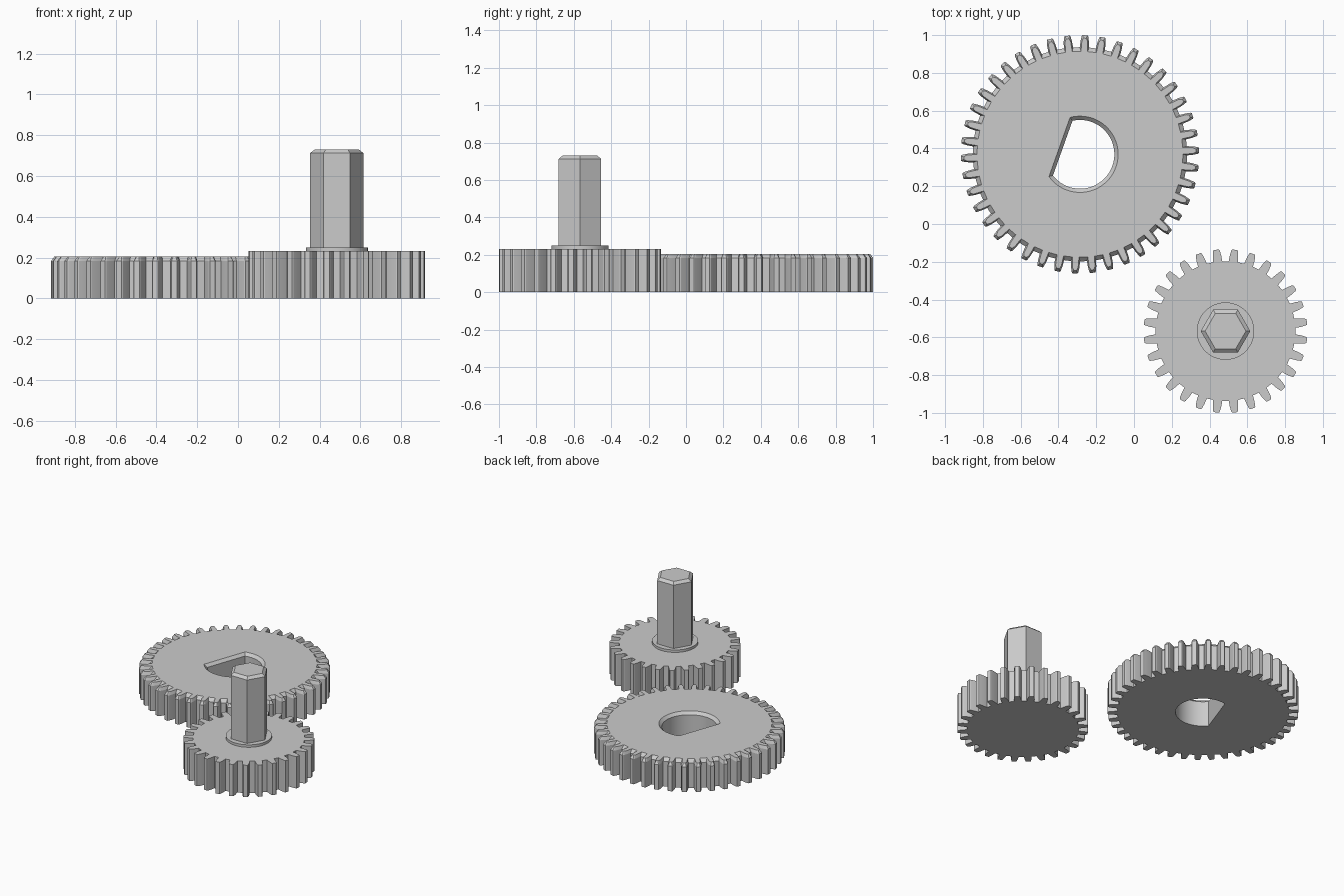
import bpy, bmesh, math
from mathutils import Vector

if "Cube" in bpy.data.objects:
    bpy.data.objects.remove(bpy.data.objects["Cube"])

metal = bpy.data.materials.new("light_grey")
metal.diffuse_color = (0.6, 0.6, 0.6, 1)
metal.use_nodes = True
metal.node_tree.nodes["Principled BSDF"].inputs["Base Color"].default_value = metal.diffuse_color


def gear_profile(teeth, r_root, r_tip, phase, root_in=0.0, side_in=0.0, tip_in=0.0):
    """Closed outline of a spur gear, optionally inset for a chamfer."""
    rr, rt = r_root - root_in, r_tip - tip_in
    rm = (r_root + r_tip) / 2
    flank = [(rr, 0.0245), (rm, 0.0222), (rt - 0.006, 0.0175), (rt, 0.0135)]
    pts = []
    for i in range(teeth):
        a = phase + i * math.tau / teeth
        side = [(r, max(w - side_in, 0.004) / r) for r, w in flank]
        for r, da in side:
            pts.append((r, a - da))
        for r, da in reversed(side):
            pts.append((r, a + da))
    return [(r * math.cos(t), r * math.sin(t)) for r, t in pts]


def d_profile(radius, flat, direction, n=48):
    """Circle with one flat side facing the given direction."""
    half = math.acos(flat / radius)
    start, sweep = direction + half, math.tau - 2 * half
    return [(radius * math.cos(start + sweep * i / n),
             radius * math.sin(start + sweep * i / n)) for i in range(n + 1)]


def polygon(radius, n):
    return [(radius * math.cos(math.tau * i / n),
             radius * math.sin(math.tau * i / n)) for i in range(n)]


def loft(name, centre, layers, hole=None):
    """Stack outlines (z, points) into a solid, with an optional stacked hole."""
    bm = bmesh.new()
    ends = ([], [])
    for stack in (layers, hole or []):
        rings = [[bm.verts.new((x, y, z)) for x, y in pts] for z, pts in stack]
        for lo, hi in zip(rings, rings[1:]):
            for i in range(len(lo)):
                j = (i + 1) % len(lo)
                bm.faces.new((lo[i], lo[j], hi[j], hi[i]))
        if rings:
            for store, ring in zip(ends, (rings[0], rings[-1])):
                store.append(ring)
    for rings, up in zip(ends, (-1, 1)):
        if hole:
            edges = [bm.edges.get((r[i - 1], r[i])) for r in rings for i in range(len(r))]
            bmesh.ops.triangle_fill(bm, use_beauty=True, use_dissolve=False,
                                    edges=edges, normal=Vector((0, 0, up)))
        else:
            bm.faces.new(rings[0])
    bmesh.ops.recalc_face_normals(bm, faces=bm.faces[:])
    mesh = bpy.data.meshes.new(name)
    bm.to_mesh(mesh)
    bm.free()
    mesh.materials.append(metal)
    obj = bpy.data.objects.new(name, mesh)
    obj.location = centre
    bpy.context.collection.objects.link(obj)
    bpy.ops.object.select_all(action='DESELECT')
    obj.select_set(True)
    bpy.context.view_layer.objects.active = obj
    bpy.ops.object.shade_smooth_by_angle(angle=math.radians(15))
    return obj


# Large gear with chamfered top edge and a D-shaped bore
big = (42, 0.567, 0.631, math.radians(87.6))
face = math.radians(160.4)
loft("large_gear", (-0.286, 0.369, 0),
     [(0, gear_profile(*big)),
      (0.183, gear_profile(*big)),
      (0.205, gear_profile(*big, 0.022, 0.007, 0.016))],
     hole=[(0, d_profile(0.182, 0.097, face)),
           (0.185, d_profile(0.182, 0.097, face)),
           (0.205, d_profile(0.202, 0.115, face))])

# Small gear
hub = (0.4845, -0.567)
small = gear_profile(28, 0.37, 0.4335, math.pi / 28)
loft("small_gear", (*hub, 0), [(0, small), (0.232, small)])

# Collar on the small gear
loft("collar", (*hub, 0), [(0.225, polygon(0.152, 64)), (0.25, polygon(0.152, 64))])

# Hexagonal shaft with chamfered end
loft("hex_shaft", (*hub, 0), [(0.24, polygon(0.131, 6)),
                              (0.712, polygon(0.131, 6)),
                              (0.73, polygon(0.108, 6))])
